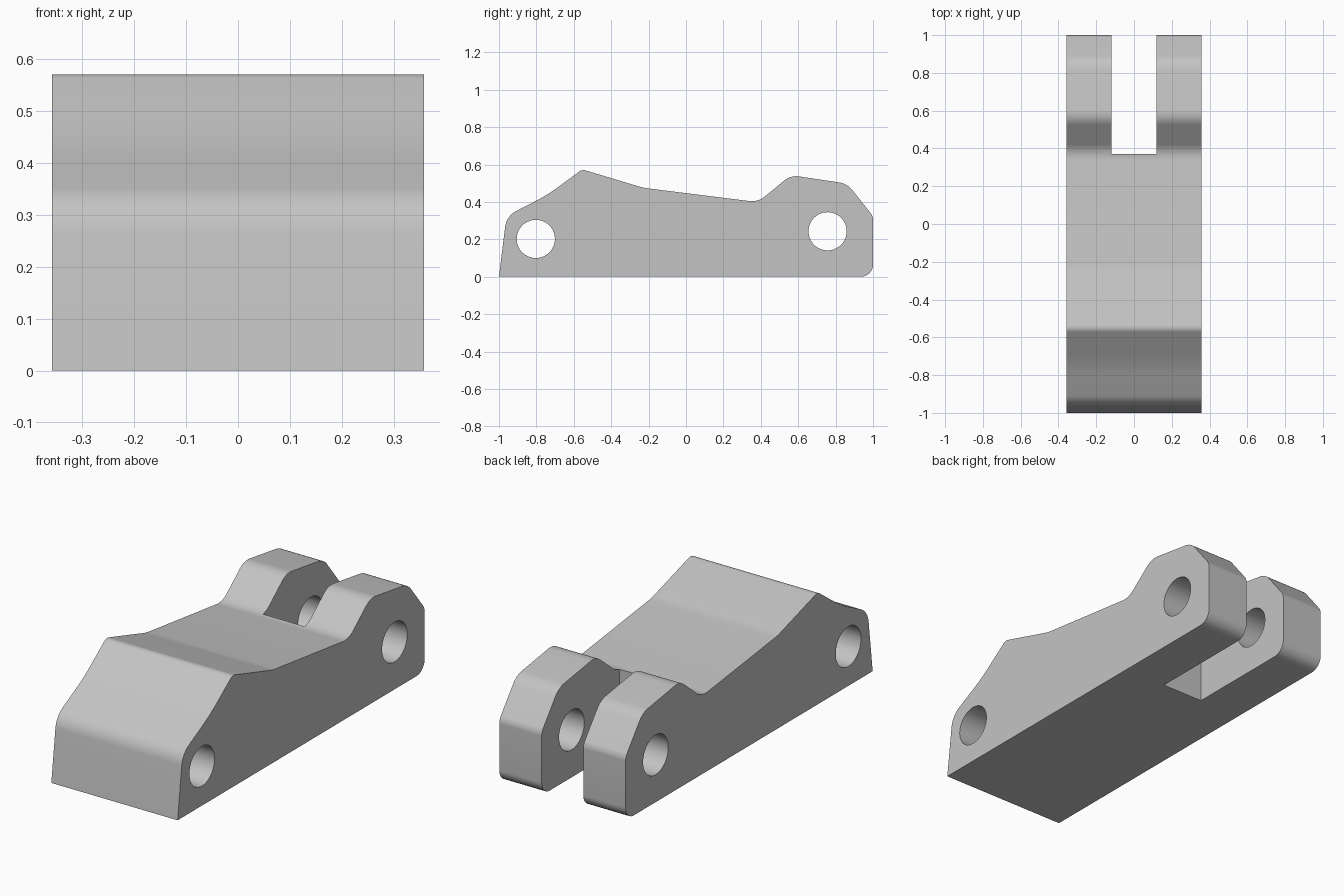
import bpy, bmesh, math
from mathutils import Vector, Matrix

if "Cube" in bpy.data.objects:
    bpy.data.objects.remove(bpy.data.objects["Cube"], do_unlink=True)

HALF_WIDTH = 0.358

# Single plain grey material
grey = bpy.data.materials.new("plain_grey")
grey.use_nodes = True
colour = (0.55, 0.55, 0.55, 1)
grey.diffuse_color = colour
grey.node_tree.nodes["Principled BSDF"].inputs["Base Color"].default_value = colour


def rounded(corners, steps=8):
    """Fillet each (y, z, radius) corner of a closed outline."""
    outline = []
    for i, (y, z, r) in enumerate(corners):
        p = Vector((y, z))
        if r == 0:
            outline.append(p)
            continue
        a = (Vector(corners[i - 1][:2]) - p).normalized()
        b = (Vector(corners[(i + 1) % len(corners)][:2]) - p).normalized()
        half = a.angle(b) / 2
        centre = p + (a + b).normalized() * (r / math.sin(half))
        start = p + a * (r / math.tan(half)) - centre
        end = p + b * (r / math.tan(half)) - centre
        for k in range(steps + 1):
            t = k / steps
            outline.append(centre + (start.lerp(end, t)).normalized() * r)
    return outline


def make_object(name, bm):
    bmesh.ops.recalc_face_normals(bm, faces=bm.faces[:])
    mesh = bpy.data.meshes.new(name)
    bm.to_mesh(mesh)
    bm.free()
    mesh.materials.append(grey)
    obj = bpy.data.objects.new(name, mesh)
    bpy.context.collection.objects.link(obj)
    return obj


# Arm: side outline with filleted corners, extruded across the width
profile = rounded([
    (-1, 0, 0), (1, 0, 0.065), (1, 0.324, 0.06), (0.862, 0.498, 0.11),
    (0.56, 0.543, 0.10), (0.385, 0.399, 0.11), (-0.23, 0.476, 0.3),
    (-0.555, 0.574, 0.04), (-0.74, 0.438, 0.9), (-0.96, 0.324, 0.11),
])
bm = bmesh.new()
face = bm.faces.new([bm.verts.new((-HALF_WIDTH, y, z)) for y, z in profile])
extruded = bmesh.ops.extrude_face_region(bm, geom=[face])["geom"]
bmesh.ops.translate(bm, vec=(2 * HALF_WIDTH, 0, 0),
                    verts=[v for v in extruded if isinstance(v, bmesh.types.BMVert)])
arm = make_object("clevis_arm", bm)

# Cutters: fork slot and two cross pin holes
cutters = []
bm = bmesh.new()
bmesh.ops.create_cube(bm, size=1, matrix=Matrix.Translation((0, 0.87, 0.4))
                      @ Matrix.Diagonal((0.236, 1, 1.2, 1)))
cutters.append(make_object("slot_cutter", bm))
for name, y, z in (("front_pin_cutter", -0.803, 0.202), ("rear_pin_cutter", 0.757, 0.243)):
    bm = bmesh.new()
    bmesh.ops.create_cone(bm, cap_ends=True, segments=64, radius1=0.102, radius2=0.102, depth=1,
                          matrix=Matrix.Translation((0, y, z)) @ Matrix.Rotation(math.pi / 2, 4, "Y"))
    cutters.append(make_object(name, bm))

bpy.ops.object.select_all(action="DESELECT")
bpy.context.view_layer.objects.active = arm
arm.select_set(True)
for cutter in cutters:
    cutter.hide_render = True
    cut = arm.modifiers.new(cutter.name, "BOOLEAN")
    cut.operation = "DIFFERENCE"
    cut.solver = "EXACT"
    cut.object = cutter
    bpy.ops.object.modifier_apply(modifier=cut.name)
    bpy.data.objects.remove(cutter, do_unlink=True)

bpy.ops.object.shade_smooth_by_angle(angle=math.radians(30))
